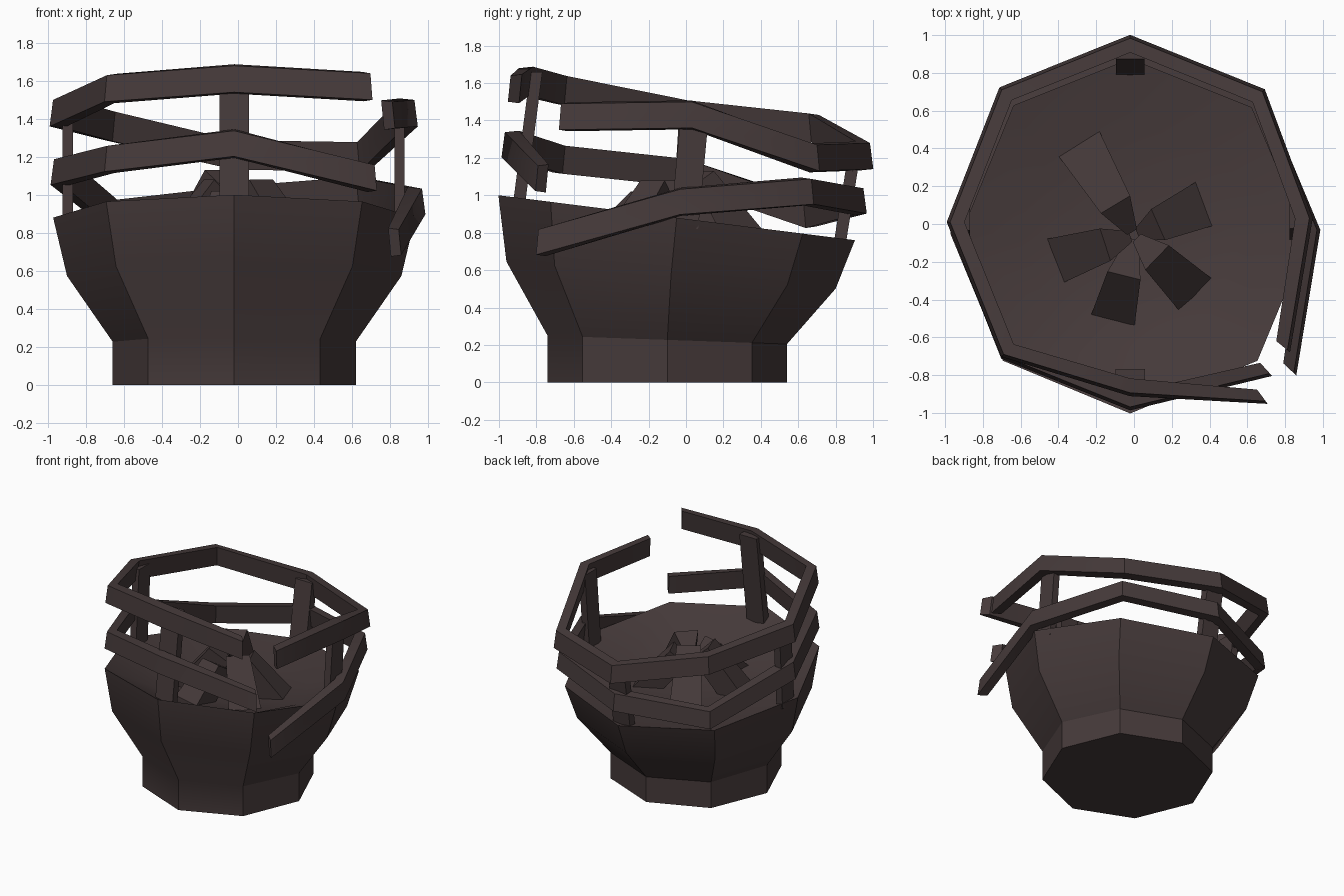
import bpy, bmesh, math
from mathutils import Vector

if "Cube" in bpy.data.objects:
    bpy.data.objects.remove(bpy.data.objects["Cube"])

mat = bpy.data.materials.new("dark_brown_iron")
mat.diffuse_color = (0.06, 0.042, 0.042, 1)
mat.use_nodes = True
mat.node_tree.nodes["Principled BSDF"].inputs["Base Color"].default_value = mat.diffuse_color


def make(name, verts, faces, angle=30):
    me = bpy.data.meshes.new(name)
    me.from_pydata([tuple(v) for v in verts], [], faces)
    bm = bmesh.new()
    bm.from_mesh(me)
    bmesh.ops.recalc_face_normals(bm, faces=bm.faces)
    bm.to_mesh(me)
    bm.free()
    ob = bpy.data.objects.new(name, me)
    bpy.context.collection.objects.link(ob)
    me.materials.append(mat)
    bpy.ops.object.select_all(action='DESELECT')
    ob.select_set(True)
    bpy.context.view_layer.objects.active = ob
    bpy.ops.object.shade_smooth_by_angle(angle=math.radians(angle))
    return ob


def loft(name, rings, angle=30):
    """Skin a list of closed rings and cap both ends."""
    n = len(rings[0])
    verts = [v for r in rings for v in r]
    faces = [(i * n + j, i * n + (j + 1) % n, (i + 1) * n + (j + 1) % n, (i + 1) * n + j)
             for i in range(len(rings) - 1) for j in range(n)]
    faces.append(tuple(range(n)))
    faces.append(tuple(range(len(verts) - n, len(verts))))
    return make(name, verts, faces, angle)


# Bowl: tilted octagons (centre y, radius, centre z, tilt along y), ending in a shallow dish
rings = []
for cy, r, z, tilt in [(-0.10, 0.64, 0, 0), (-0.10, 0.64, 0.227, -0.035),
                       (-0.08, 0.88, 0.573, -0.082), (-0.05, 0.953, 0.88, -0.126),
                       (-0.05, 0.60, 0.76, -0.08), (-0.05, 0.25, 0.71, -0.03)]:
    rings.append([(-0.02 + r * math.cos(a), cy + r * math.sin(a), z + tilt * r * math.sin(a))
                  for a in (k * math.pi / 4 for k in range(8))])
loft("bowl", rings, 30)


# Hoop rails: open paths running round the bowl
def rail(name, path, thick, height, lean=0.0):
    sections = []
    for p in path:
        p = Vector(p)
        out = Vector((p.x, p.y, 0)).normalized()
        up = Vector((0, 0, height / 2)) + out * lean
        o = out * thick / 2
        sections.append([p - o - up, p + o - up * 0.9, p + o + up * 0.9, p - o + up])
    loft(name, sections, 40)


rail("lower_rail", [(0.825, -0.77, 0.75), (0.94, -0.03, 0.965), (0.655, 0.65, 1.02),
                    (-0.02, 0.92, 0.97), (-0.67, 0.66, 0.90), (-0.94, 0.0, 1.12),
                    (-0.67, -0.68, 1.19), (-0.02, -0.94, 1.27), (0.70, -0.77, 1.09)],
     0.075, 0.15, -0.01)
rail("upper_rail", [(0.79, -0.65, 1.42), (0.90, 0.03, 1.43), (0.66, 0.68, 1.20),
                    (-0.02, 0.955, 1.21), (-0.68, 0.69, 1.36), (-0.945, 0.01, 1.43),
                    (-0.67, -0.67, 1.56), (-0.02, -0.865, 1.61), (0.68, -0.915, 1.57)],
     0.075, 0.155, -0.01)


# Flat posts carrying the rails
def post(name, bottom, top, wide_x, wide_y):
    loft(name, [[(x + sx * wide_x / 2, y + sy * wide_y / 2, z)
                 for sx, sy in ((-1, -1), (1, -1), (1, 1), (-1, 1))]
                for x, y, z in (bottom, top)])


post("front_post", (-0.02, -0.905, 0.86), (-0.02, -0.80, 1.66), 0.155, 0.065)
post("back_post", (-0.02, 0.82, 0.73), (-0.02, 0.905, 1.25), 0.15, 0.065)
post("left_post", (-0.895, 0.00, 0.82), (-0.895, 0.04, 1.46), 0.055, 0.15)
post("right_post", (0.85, -0.01, 0.82), (0.85, 0.05, 1.46), 0.055, 0.15)


# Stack of leaning fuel logs (angle, foot radius, shoulder radius, shoulder height)
for i, (deg, r, s, top) in enumerate([(121, 0.60, 0.19, 1.13), (24, 0.45, 0.14, 1.02),
                                      (-44, 0.53, 0.17, 1.08), (256, 0.56, 0.22, 1.02),
                                      (198, 0.49, 0.16, 1.08)]):
    d = Vector((math.cos(math.radians(deg)), math.sin(math.radians(deg)), 0))
    t = Vector((-d.y, d.x, 0))
    c = Vector((0, -0.06, 0))

    def pt(rad, side, z):
        return c + d * rad + t * side + Vector((0, 0, z))
    foot = [pt(r, -0.13, 0.68), pt(r, 0.13, 0.68), pt(r - 0.15, 0.10, 0.58), pt(r - 0.15, -0.10, 0.58)]
    head = [pt(s, -0.09, top), pt(s, 0.09, top), pt(0.02, 0.03, top - 0.13), pt(0.02, -0.03, top - 0.13)]
    loft("fuel_log_%d" % (i + 1), [foot, head], 30)
